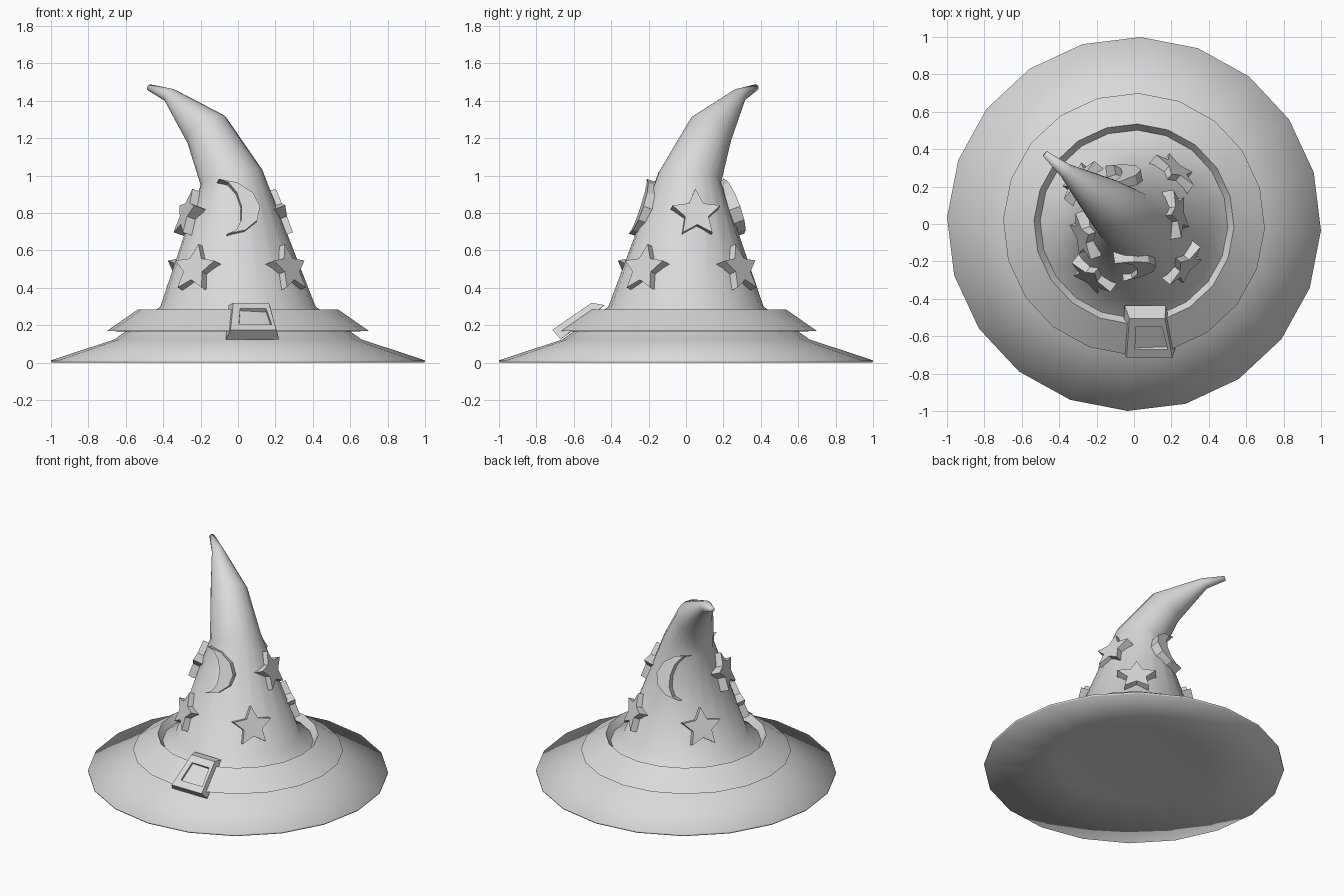
import bpy, bmesh, math
from mathutils import Vector

cube = bpy.data.objects.get("Cube")
if cube:
    bpy.data.objects.remove(cube, do_unlink=True)

SIDES = 20
START = math.radians(-2)

grey = bpy.data.materials.new("plain_light_grey")
grey.use_nodes = True
grey.diffuse_color = (0.7, 0.7, 0.7, 1)
grey.node_tree.nodes["Principled BSDF"].inputs["Base Color"].default_value = (0.7, 0.7, 0.7, 1)


def finish(name, bm, smooth=None):
    """Turn a bmesh into a named object; smooth is None, 'all' or an angle."""
    bmesh.ops.recalc_face_normals(bm, faces=bm.faces)
    mesh = bpy.data.meshes.new(name)
    bm.to_mesh(mesh)
    bm.free()
    mesh.materials.append(grey)
    obj = bpy.data.objects.new(name, mesh)
    bpy.context.collection.objects.link(obj)
    if smooth:
        bpy.ops.object.select_all(action="DESELECT")
        obj.select_set(True)
        bpy.context.view_layer.objects.active = obj
        if smooth == "all":
            bpy.ops.object.shade_smooth()
        else:
            bpy.ops.object.shade_smooth_by_angle(angle=math.radians(smooth))


def ring(bm, centre, radius, axis=(0, 0, 1)):
    """Ring of vertices square to the given axis."""
    turn = Vector((0, 0, 1)).rotation_difference(Vector(axis))
    verts = []
    for i in range(SIDES):
        a = START + math.tau * i / SIDES
        verts.append(bm.verts.new(Vector(centre) + turn @ Vector((radius * math.cos(a), radius * math.sin(a), 0))))
    return verts


def bridge(bm, a, b):
    n = len(a)
    for i in range(n):
        j = (i + 1) % n
        bm.faces.new((a[i], a[j], b[j], b[i]))


# Hat body: shallow underside, brim and bent crown in one skin
bm = bmesh.new()
flat_profile = [(0.5, 0.04), (0.998, 0), (1, 0.012), (0.66, 0.125), (0.415, 0.3)]
rings = [ring(bm, (0, 0, z), r) for r, z in flat_profile]
bends = [
    ((-0.035, 0.02, 0.99), 0.17, (-0.24, 0.15, 0.95)),
    ((-0.165, 0.13, 1.24), 0.125, (-0.53, 0.45, 0.71)),
    ((-0.365, 0.285, 1.43), 0.04, (-0.65, 0.52, 0.55)),
    ((-0.475, 0.375, 1.472), 0.017, (-0.73, 0.6, 0.3)),
]
rings += [ring(bm, *bend) for bend in bends]
for lower, upper in zip(rings, rings[1:]):
    bridge(bm, lower, upper)
bm.faces.new(rings[0])
bm.faces.new(rings[-1])
finish("hat_body", bm, "all")

# Band around the foot of the crown
bm = bmesh.new()
band = [ring(bm, (0, 0, z), r) for r, z in [(0.7, 0.17), (0.535, 0.285), (0.5, 0.235), (0.58, 0.165)]]
for i in range(4):
    bridge(bm, band[i], band[(i + 1) % 4])
finish("hat_band", bm, 35)

# Buckle: tapered open frame lying on the front of the band
bm = bmesh.new()


def buckle_loop(low, high):
    """Each end gives left x, right x, y and z."""
    pts = [(low[0], *low[2:]), (low[1], *low[2:]), (high[1], *high[2:]), (high[0], *high[2:])]
    return [bm.verts.new(p) for p in pts]


loops = [
    buckle_loop((-0.04, 0.205, -0.715, 0.175), (-0.025, 0.165, -0.505, 0.32)),
    buckle_loop((0.005, 0.18, -0.672, 0.205), (0.012, 0.15, -0.55, 0.289)),
    buckle_loop((0.005, 0.18, -0.635, 0.155), (0.012, 0.15, -0.51, 0.24)),
    buckle_loop((-0.065, 0.22, -0.67, 0.125), (-0.05, 0.17, -0.435, 0.308)),
]
for i in range(4):
    bridge(bm, loops[i], loops[(i + 1) % 4])
finish("buckle", bm)

# Raised shapes set on the crown
SLOPE = math.radians(19)


def plate(name, outline, degrees, height):
    a = math.radians(degrees)
    out = Vector((math.cos(a) * math.cos(SLOPE), math.sin(a) * math.cos(SLOPE), math.sin(SLOPE)))
    side = Vector((-math.sin(a), math.cos(a), 0))
    up = out.cross(side)
    k = (height - 0.3) / 0.69
    radius = 0.415 - 0.245 * k
    centre = Vector((-0.035 * k + radius * math.cos(a), 0.02 * k + radius * math.sin(a), height))
    bm = bmesh.new()
    back, front = [[bm.verts.new(centre + side * u + up * v + out * d) for u, v in outline]
                   for d in (-0.03, 0.035)]
    bridge(bm, back, front)
    bm.faces.new(back)
    bm.faces.new(front)
    bm.normal_update()
    bmesh.ops.triangulate(bm, faces=[f for f in bm.faces if len(f.verts) > 4])
    finish(name, bm)


star = []
for i in range(10):
    r = 0.066 if i % 2 else 0.136
    t = math.pi / 2 + math.pi * i / 5
    star.append((r * math.cos(t), r * math.sin(t)))


def crescent(direction):
    steps = [math.radians(-90 + 30 * i) for i in range(7)]
    outer = [(-0.095 + 0.2 * math.cos(t), 0.155 * math.sin(t)) for t in steps]
    inner = [(-0.095 + 0.1 * math.cos(t), 0.155 * math.sin(t)) for t in reversed(steps[1:-1])]
    # lean so that the upper tip reaches further back
    return [(direction * (u - 0.1 * v), v) for u, v in outer + inner]


for label, angle in [("front_left", -39), ("back_left", 51), ("back_right", 141), ("front_right", 233)]:
    plate("lower_star_" + label, star, angle, 0.495)
for label, angle in [("left", 9), ("right", 198)]:
    plate("upper_star_" + label, star, angle, 0.79)
plate("front_moon", crescent(1), -81, 0.825)
plate("back_moon", crescent(-1), 99, 0.825)
